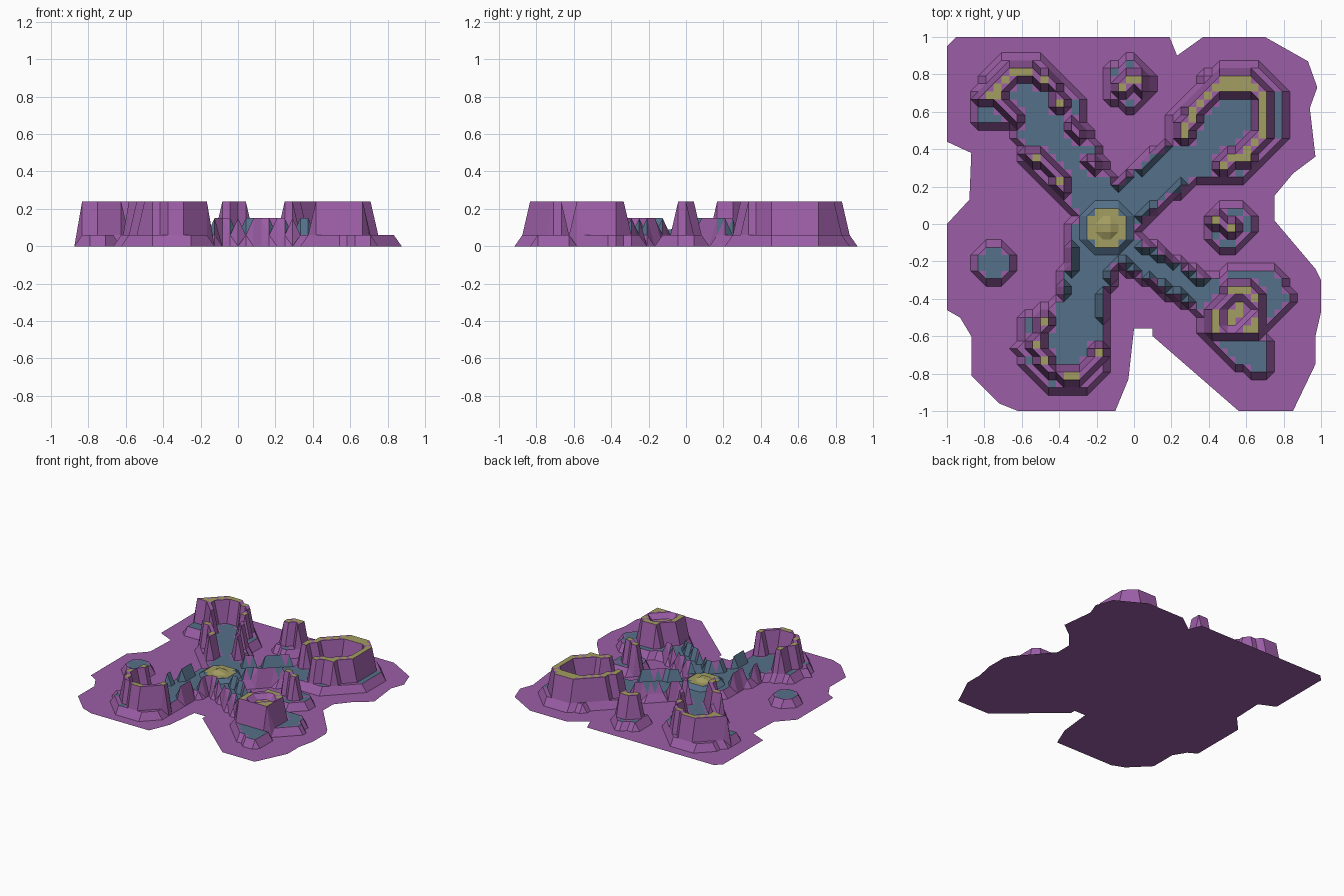
import bpy, bmesh
from mathutils import Vector
from mathutils.geometry import intersect_point_line

if "Cube" in bpy.data.objects:
    bpy.data.objects.remove(bpy.data.objects["Cube"])

N = 48
STEP = 2 / N
FLOOR, DAIS, CURB, RIM = 0.06, 0.09, 0.15, 0.24

def material(name, rgb):
    m = bpy.data.materials.new(name)
    m.diffuse_color = (*rgb, 1)
    m.use_nodes = True
    m.node_tree.nodes["Principled BSDF"].inputs["Base Color"].default_value = m.diffuse_color
    return m

MATS = [material("cliff_purple", (0.33, 0.11, 0.38)),
        material("floor_blue", (0.09, 0.16, 0.25)),
        material("rim_olive", (0.37, 0.34, 0.12))]

# Outline of the ground sheet
GROUND = [(-.95, 1), (.19, 1), (.23, .9), (.37, 1), (.7, 1), (.93, .87), (.98, .73), (.94, .62),
          (.97, .36), (.85, .27), (.75, .15), (.75, .02), (.97, -.24), (1, -.3), (1, -.47),
          (.97, -.6), (.97, -.75), (.85, -1), (.56, -1), (.1, -.6), (.1, -.56), (0, -.56),
          (-.03, -.83), (-.1, -1), (-.62, -1), (-.72, -.96), (-.87, -.81), (-.87, -.6),
          (-.93, -.5), (-1, -.46), (-1, 0), (-.88, .13), (-.87, .38), (-1, .44), (-1, .95)]

# Low plateaus at the end of each arm
PLATEAUS = [
    [(.17, .36), (.2, .6), (.38, .8), (.45, .85), (.66, .85), (.8, .7), (.8, .45), (.58, .23), (.3, .22)],
    [(-.87, .54), (-.87, .7), (-.73, .88), (-.5, .88), (-.3, .72), (-.25, .52), (-.13, .3),
     (-.1, .1), (-.38, .12), (-.58, .3), (-.66, .52)],
    [(-.6, -.5), (-.63, -.7), (-.45, -.9), (-.25, -.9), (-.15, -.78), (-.15, -.62), (-.2, -.4), (-.4, -.4)],
    [(.35, -.35), (.5, -.24), (.75, -.22), (.87, -.42), (.7, -.58), (.74, -.79), (.6, -.8), (.36, -.6)]]

# Walkways: start, end, half width
PATHS = [((-.14, .02), (.36, .43), .135), ((-.2, -.05), (-.31, -.6), .135),
         ((-.12, -.1), (.5, -.45), .1), ((-.15, .0), (-.4, .45), .14)]

# Round islands and the central hub: centre, radius
DISCS = [((-.03, .75), .13), ((.51, -.01), .13), ((-.76, -.21), .105), ((-.15, -.02), .19)]

# Tall rims: centre line, half width
WALLS = [
    ([(.26, .47), (.32, .62), (.47, .75), (.63, .75), (.7, .66), (.7, .48), (.6, .37), (.46, .31)], .045),
    ([(-.81, .67), (-.74, .7), (-.67, .8), (-.54, .81), (-.43, .74), (-.39, .64)], .038),
    ([(-.72, .66), (-.62, .54)], .03), ([(-.56, .36), (-.47, .34), (-.4, .24), (-.38, .17)], .032),
    ([(-.34, .54), (-.3, .48)], .028), ([(-.24, .34), (-.2, .28)], .026),
    ([(-.48, -.52), (-.53, -.66), (-.44, -.79), (-.3, -.83), (-.2, -.73), (-.2, -.67)], .034),
    ([(.44, -.56), (.44, -.46), (.52, -.35), (.62, -.36), (.67, -.45), (.64, -.57), (.48, -.58)], .034),
    ([(-.06, .7), (-.05, .78), (.02, .78), (.03, .72)], .03),
    ([(.42, .02), (.46, .03), (.52, -.06), (.54, 0)], .03)]

def seg_dist(p, a, b):
    q, t = intersect_point_line(p, a, b)
    t = min(max(t, 0), 1)
    a, b = Vector(a), Vector(b)
    return (Vector(p) - a.lerp(b, t)).length

def inside(p, poly):
    hit = False
    for (ax, ay), (bx, by) in zip(poly, poly[1:] + poly[:1]):
        if (ay > p[1]) != (by > p[1]) and p[0] < (bx - ax) * (p[1] - ay) / (by - ay) + ax:
            hit = not hit
    return hit

def height(p):
    for line, w in WALLS:
        if any(seg_dist(p, a, b) < w for a, b in zip(line, line[1:])):
            return RIM
    if inside(p, PLATEAUS[3]) and (Vector(p) - Vector((.55, -.47))).length < .12:
        return 0.2
    hub = (Vector(p) - Vector((-.15, -.02))).length
    if hub < .13:
        return DAIS if hub > .06 else DAIS + .02
    base = any(inside(p, q) for q in PLATEAUS) or \
        any((Vector(p) - Vector(c)).length < r for c, r in DISCS)
    dists = [(seg_dist(p, a, b), w) for a, b, w in PATHS[:3]]
    if not base and any(d < w for d, w in dists):
        # raised curbs along the walkway edges
        return FLOOR if any(d < w - .045 for d, w in dists) else (CURB if any(d < w - .014 for d, w in dists) else FLOOR)
    if base or seg_dist(p, PATHS[3][0], PATHS[3][1]) < PATHS[3][2]:
        return FLOOR
    return 0

def finish(bm, name):
    me = bpy.data.meshes.new(name)
    bm.to_mesh(me)
    bm.free()
    ob = bpy.data.objects.new(name, me)
    for m in MATS:
        me.materials.append(m)
    bpy.context.collection.objects.link(ob)

# Flat ground sheet
bm = bmesh.new()
f = bm.faces.new([bm.verts.new((x, y, 0)) for x, y in GROUND])
f.normal_update()
if f.normal.z < 0:
    f.normal_flip()
finish(bm, "ground_sheet")

# Stepped cliffs, walkways and basins
bm = bmesh.new()
grid = [[None] * (N + 1) for _ in range(N + 1)]
for i in range(N + 1):
    for j in range(N + 1):
        p = (-1 + i * STEP, -1 + j * STEP)
        grid[i][j] = bm.verts.new((*p, height(p)))
for i in range(N):
    for j in range(N):
        q = [grid[i][j], grid[i + 1][j], grid[i + 1][j + 1], grid[i][j + 1]]
        zs = [v.co.z for v in q]
        lo, hi = min(zs), max(zs)
        if hi == 0:
            continue
        if hi - lo < .035:
            mat = 2 if lo > .2 or lo >= DAIS and hi < CURB else 1
        else:
            mat = 0 if lo < .01 or hi > .21 else 1
        # split so stepped corners stay crisp
        k = 0 if abs(zs[0] - zs[2]) <= abs(zs[1] - zs[3]) else 1
        for tri in ((k, k + 1, k + 2), (k, k + 2, (k + 3) % 4)):
            f = bm.faces.new([q[t % 4] for t in tri])
            f.material_index = mat
# drop triangles lying in the ground sheet
flat = [f for f in bm.faces if all(v.co.z == 0 for v in f.verts)]
bmesh.ops.delete(bm, geom=flat, context='FACES')
bmesh.ops.delete(bm, geom=[v for v in bm.verts if not v.link_faces], context='VERTS')
finish(bm, "stepped_terrain")
